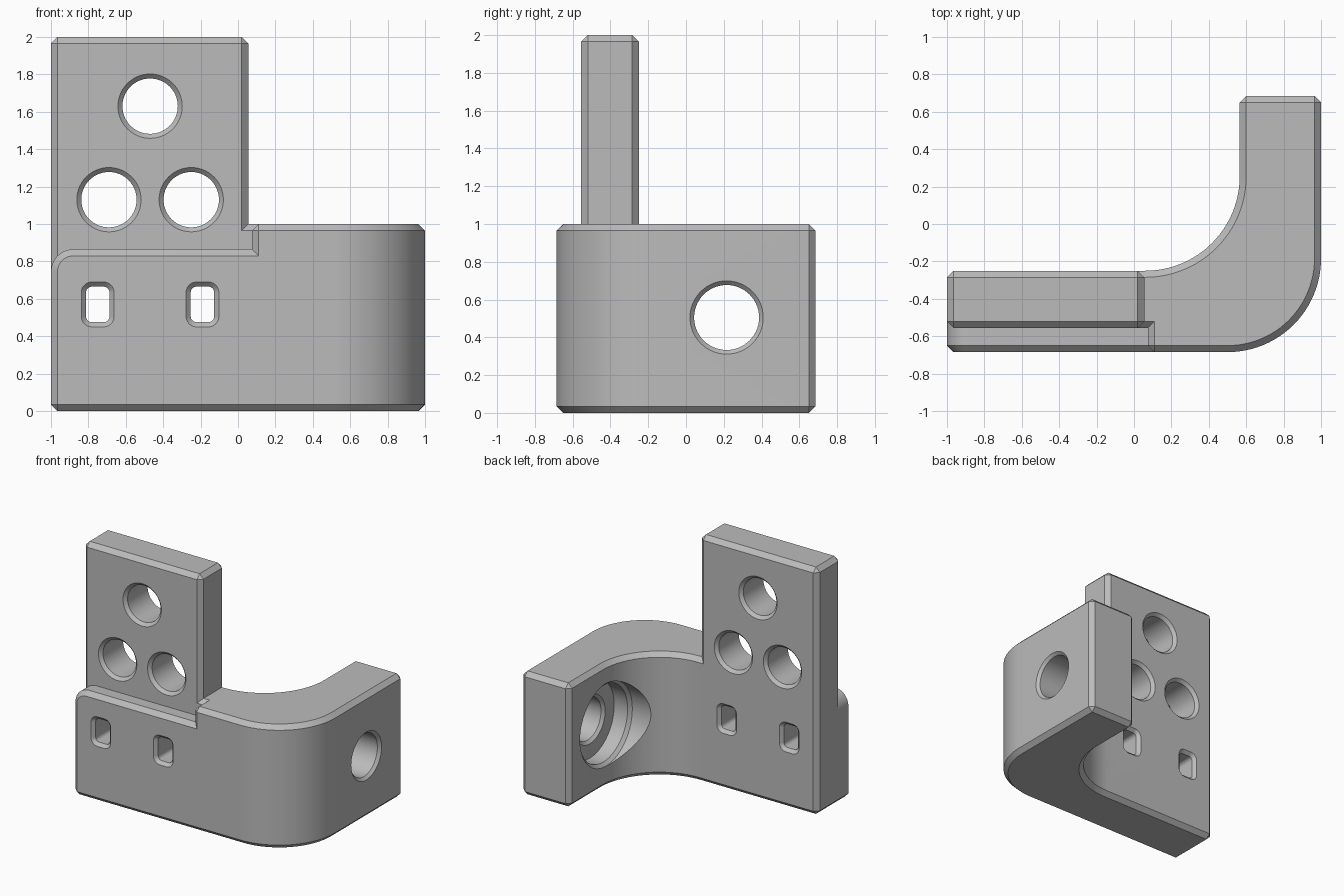
import bpy, bmesh, math
from mathutils import Vector

if "Cube" in bpy.data.objects:
    bpy.data.objects.remove(bpy.data.objects["Cube"])

CH = 0.035  # chamfer width on all outer edges

grey = bpy.data.materials.new("plain_grey")
grey.diffuse_color = (0.5, 0.5, 0.5, 1)
grey.use_nodes = True
grey.node_tree.nodes["Principled BSDF"].inputs["Base Color"].default_value = grey.diffuse_color


def arc(cx, cy, r, a0, a1, n=24):
    return [(cx + r * math.cos(math.radians(a0 + (a1 - a0) * i / n)),
             cy + r * math.sin(math.radians(a0 + (a1 - a0) * i / n))) for i in range(n + 1)]


def place(u, v, t, axis):
    return Vector({'X': (t, u, v), 'Y': (u, t, v), 'Z': (u, v, t)}[axis])


def loft(name, sections, axis, chamfer=0):
    """Solid through matching outlines; sections = [(outline, position on axis)]."""
    bm = bmesh.new()
    rings = [[bm.verts.new(place(u, v, t, axis)) for u, v in pts] for pts, t in sections]
    n = len(rings[0])
    for a, b in zip(rings, rings[1:]):
        for i in range(n):
            j = (i + 1) % n
            bm.faces.new((a[i], a[j], b[j], b[i]))
    bm.faces.new(rings[0])
    bm.faces.new(rings[-1])
    bmesh.ops.recalc_face_normals(bm, faces=bm.faces)
    if chamfer:
        bm.normal_update()
        edges = [e for e in bm.edges if e.calc_face_angle_signed(0) > 0.5]
        bmesh.ops.bevel(bm, geom=edges, offset=chamfer, offset_type='OFFSET', segments=1,
                        affect='EDGES', profile=0.5, clamp_overlap=False)
        bmesh.ops.recalc_face_normals(bm, faces=bm.faces)
    me = bpy.data.meshes.new(name)
    bm.to_mesh(me)
    bm.free()
    me.materials.append(grey)
    ob = bpy.data.objects.new(name, me)
    bpy.context.collection.objects.link(ob)
    return ob


def combine(target, other, op):
    m = target.modifiers.new(op.lower(), 'BOOLEAN')
    m.operation, m.solver, m.object = op, 'EXACT', other
    bpy.context.view_layer.objects.active = target
    bpy.ops.object.modifier_apply(modifier=m.name)
    bpy.data.objects.remove(other, do_unlink=True)


def outline(cx, cy, w, h, r):
    """Rounded rectangle, or a circle when w = h = 2r."""
    pts = []
    for k, (sx, sy) in enumerate([(1, 1), (-1, 1), (-1, -1), (1, -1)]):
        n = 14
        pts += arc(cx + sx * (w / 2 - r), cy + sy * (h / 2 - r), r, 90 * k, 90 * k + 90, n)[:n + (r < w / 2)]
    return pts


def cut_through(target, cx, cy, w, h, r, c, t0, t1, axis='Y'):
    """Straight hole with chamfers of size c at both mouths."""
    small = outline(cx, cy, w, h, r)
    big = outline(cx, cy, w + 2 * c, h + 2 * c, r + c)
    cutter = loft("hole_cutter", [(big, t0 - 0.1), (big, t0), (small, t0 + c),
                                  (small, t1 - c), (big, t1), (big, t1 + 0.1)], axis)
    combine(target, cutter, 'DIFFERENCE')


# bent arm with the stepped front notch
arm = ([(-0.3, -0.555), (0.075, -0.555), (0.075, -0.685)]
       + arc(0.5, -0.185, 0.5, -90, 0)
       + [(1, 0.685), (0.565, 0.685)]
       + arc(0.06, 0.255, 0.505, 0, -90)
       + [(-0.3, -0.25)])
bracket = loft("corner_bracket", [(arm, 0), (arm, 1)], 'Z', CH)

# lower front ledge with one rounded corner
ledge_pts = [(-1, 0), (0.4, 0), (0.4, 0.865)] + arc(-0.88, 0.745, 0.12, 90, 180, 12)
ledge = loft("front_ledge", [(ledge_pts, -0.685), (ledge_pts, -0.25)], 'Y', CH)
combine(bracket, ledge, 'UNION')

# tall upright plate
plate_pts = [(-1, 0.3), (0.055, 0.3), (0.055, 2), (-1, 2)]
plate = loft("upright_plate", [(plate_pts, -0.555), (plate_pts, -0.25)], 'Y', CH)
combine(bracket, plate, 'UNION')

# three round holes in the plate
for x, z in [(-0.47, 1.63), (-0.69, 1.13), (-0.25, 1.13)]:
    cut_through(bracket, x, z, 0.296, 0.296, 0.148, 0.024, -0.555, -0.25)

# two rounded slots through the ledge
for x in (-0.75, -0.19):
    cut_through(bracket, x, 0.57, 0.126, 0.19, 0.032, 0.025, -0.685, -0.25)

# side bolt hole and its counterbore
cut_through(bracket, 0.215, 0.505, 0.344, 0.344, 0.172, 0.022, 0.71, 1, 'X')
bore = outline(0.215, 0.505, 0.62, 0.62, 0.31)
mouth = outline(0.215, 0.505, 0.67, 0.67, 0.335)
combine(bracket, loft("bore_cutter", [(mouth, 0.2), (mouth, 0.565), (bore, 0.59), (bore, 0.71)], 'X'),
        'DIFFERENCE')

# smooth curved walls, crisp chamfers
bpy.ops.object.select_all(action='DESELECT')
bracket.select_set(True)
bpy.context.view_layer.objects.active = bracket
bpy.ops.object.shade_smooth_by_angle(angle=math.radians(25))
